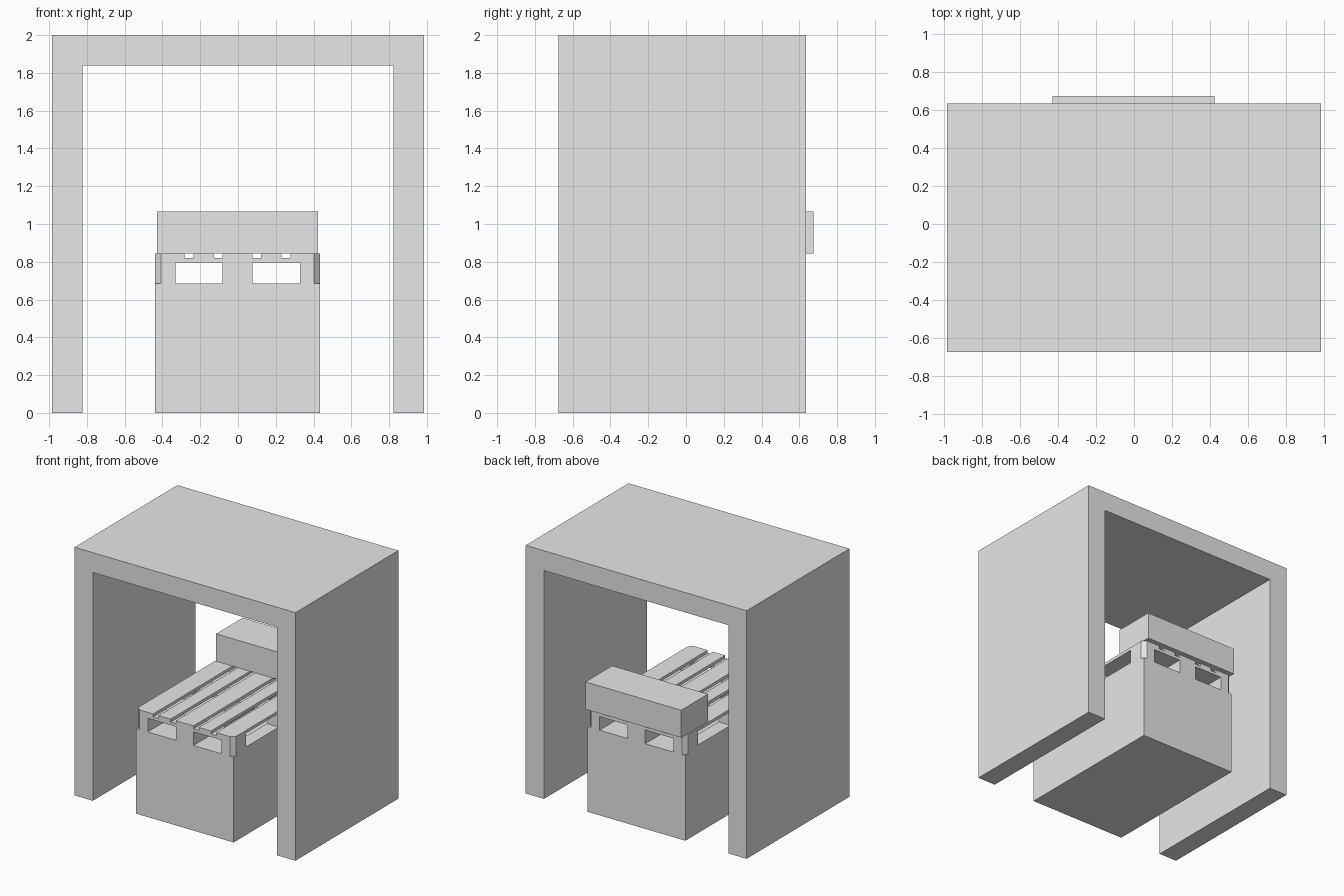
import bpy
import bmesh

cube = bpy.data.objects.get("Cube")
if cube:
    bpy.data.objects.remove(cube, do_unlink=True)

GREY = (0.8, 0.8, 0.8, 1.0)
grey = bpy.data.materials.new("light_grey")
grey.use_nodes = True
grey.diffuse_color = GREY
grey.node_tree.nodes["Principled BSDF"].inputs["Base Color"].default_value = GREY


def prism(name, outline, axis, low, high):
    """Extrude a 2D outline along y (x-z outline) or z (x-y outline)."""
    bm = bmesh.new()
    place = (lambda a, b: (a, low, b)) if axis == "y" else (lambda a, b: (a, b, low))
    face = bm.faces.new([bm.verts.new(place(a, b)) for a, b in outline])
    ext = bmesh.ops.extrude_face_region(bm, geom=[face])
    moved = [v for v in ext["geom"] if isinstance(v, bmesh.types.BMVert)]
    d = high - low
    bmesh.ops.translate(bm, verts=moved, vec=(0, d, 0) if axis == "y" else (0, 0, d))
    bmesh.ops.recalc_face_normals(bm, faces=bm.faces)
    mesh = bpy.data.meshes.new(name)
    bm.to_mesh(mesh)
    bm.free()
    mesh.materials.append(grey)
    obj = bpy.data.objects.new(name, mesh)
    bpy.context.collection.objects.link(obj)
    return obj


FRONT, BACK = -0.675, 0.635
LEFT, RIGHT = 0.434, -0.439
CUT = 0.032


def board(name, x, y, z):
    """Box whose corners are clipped where it meets a pallet corner."""
    pts = []
    for px, py in ((x[0], y[0]), (x[1], y[0]), (x[1], y[1]), (x[0], y[1])):
        if px in (LEFT, RIGHT) and py in (FRONT, BACK):
            sx = 1 if px == RIGHT else -1
            sy = 1 if py == FRONT else -1
            pair = [(px, py + sy * CUT), (px + sx * CUT, py)]
            pts += pair if sx == sy else pair[::-1]
        else:
            pts.append((px, py))
    return prism(name, pts, "z", *z)


# Surrounding arch
W, IN, TOP, UNDER = 0.985, 0.822, 2.0, 1.84
prism("arch_frame", [(-W, 0), (-W, TOP), (W, TOP), (W, 0),
                     (IN, 0), (IN, UNDER), (-IN, UNDER), (-IN, 0)], "y", FRONT, BACK)

# Solid pedestal
Z0, Z1, Z2, Z3, Z4 = 0.686, 0.71, 0.796, 0.82, 0.844
prism("pedestal", [(RIGHT, 0), (LEFT, 0), (LEFT, Z0), (RIGHT, Z0)], "y", FRONT, BACK)

# Pallet: runners, blocks, cross boards and deck
columns = [(RIGHT, -0.332), (-0.081, 0.076), (0.327, LEFT)]
rows = [(FRONT, -0.517), (-0.099, 0.059), (0.477, BACK)]
deck = [(RIGHT, -0.284), (-0.236, -0.128), (-0.081, 0.076), (0.123, 0.231), (0.279, LEFT)]
for i, col in enumerate(columns):
    board(f"pallet_runner_{i + 1}", col, (FRONT, BACK), (Z0, Z1))
    for j, row in enumerate(rows):
        board(f"pallet_block_{i + 1}_{j + 1}", col, row, (Z1, Z2))
for j, row in enumerate(rows):
    board(f"pallet_cross_board_{j + 1}", (RIGHT, LEFT), row, (Z2, Z3))
for i, col in enumerate(deck):
    board(f"pallet_deck_board_{i + 1}", col, (FRONT, BACK), (Z3, Z4))

# Box resting on the back of the pallet
board("top_box", (-0.43, 0.424), (0.335, 0.675), (Z4, 1.065))
